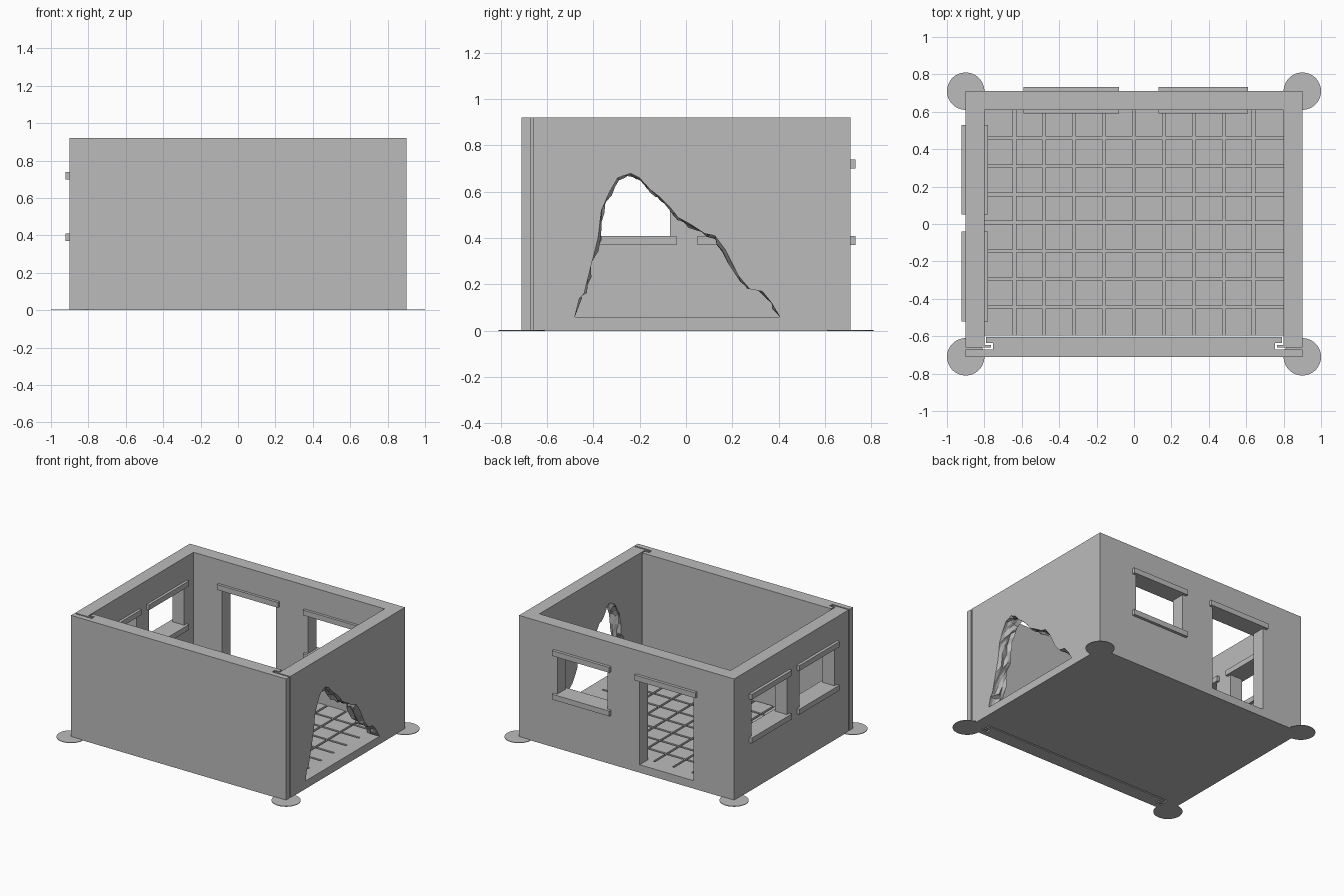
import bpy
import bmesh
import random
from mathutils import Vector

random.seed(4)
if "Cube" in bpy.data.objects:
    bpy.data.objects.remove(bpy.data.objects["Cube"], do_unlink=True)

# One plain grey for the whole model
grey = bpy.data.materials.new("plain grey")
grey.use_nodes = True
colour = (0.5, 0.5, 0.5, 1)
grey.diffuse_color = colour
grey.node_tree.nodes["Principled BSDF"].inputs["Base Color"].default_value = colour

HEIGHT, FLOOR = 0.92, 0.06


def finish(name, bm):
    bmesh.ops.recalc_face_normals(bm, faces=bm.faces)
    mesh = bpy.data.meshes.new(name)
    bm.to_mesh(mesh)
    bm.free()
    mesh.materials.append(grey)
    obj = bpy.data.objects.new(name, mesh)
    bpy.context.collection.objects.link(obj)
    return obj


def add_box(bm, low, high):
    verts = bmesh.ops.create_cube(bm, size=1)["verts"]
    low, high = Vector(low), Vector(high)
    for v in verts:
        v.co = (low + high) / 2 + v.co * (high - low)


def box(name, low, high):
    bm = bmesh.new()
    add_box(bm, low, high)
    return finish(name, bm)


def symmetric_prism(name, half, z0, z1):
    """Extrude a plan given by its +x half, mirrored across x = 0."""
    plan = half + [(-x, y) for x, y in reversed(half)]
    bm = bmesh.new()
    face = bm.faces.new([bm.verts.new((x, y, z0)) for x, y in plan])
    top = bmesh.ops.extrude_face_region(bm, geom=[face])["geom"]
    bmesh.ops.translate(bm, vec=(0, 0, z1 - z0),
                        verts=[g for g in top if isinstance(g, bmesh.types.BMVert)])
    return finish(name, bm)


def cut(target, cutter):
    cutter.hide_render = True
    mod = target.modifiers.new("cut", "BOOLEAN")
    mod.operation = "DIFFERENCE"
    mod.solver = "EXACT"
    mod.object = cutter
    bpy.context.view_layer.objects.active = target
    bpy.ops.object.modifier_apply(modifier=mod.name)
    bpy.data.objects.remove(cutter, do_unlink=True)


# Three fixed walls with hooked ends that hold the sliding front panel
walls = symmetric_prism("walls", [
    (0.9, 0.71), (0.9, -0.66), (0.765, -0.66), (0.765, -0.647),
    (0.8, -0.647), (0.8, 0.61)], 0, HEIGHT)

# Sliding front panel with a T-shaped edge
symmetric_prism("front_panel", [
    (0.9, -0.71), (0.9, -0.67), (0.755, -0.67), (0.755, -0.637),
    (0.79, -0.637), (0.79, -0.605)], 0, HEIGHT)


# Openings with lintels and sills
def opening(name, side, start, end, door=False):
    def span(a, b, near, far, z0, z1):
        if side == "back":
            return (a, near, z0), (b, far, z1)
        return (-far - 0.19, a, z0), (-near - 0.19, b, z1)
    bottom = FLOOR if door else 0.39
    cut(walls, box(name + "_cutter",
                   *span(start + 0.03, end - 0.03, 0.5, 0.8, bottom, 0.72)))
    box(name + "_lintel", *span(start, end, 0.59, 0.732, 0.7, 0.74))
    if not door:
        box(name + "_sill", *span(start, end, 0.59, 0.732, 0.37, 0.41))


opening("door", "back", -0.59, -0.08, door=True)
opening("back_window", "back", 0.13, 0.61)
opening("side_window_front", "side", -0.52, -0.04)
opening("side_window_rear", "side", 0.05, 0.53)

# Broken hole in the wall on +x: a jagged outline with rough layers
outline = [(-.48, .06), (-.46, .14), (-.44, .16), (-.405, .3), (-.38, .4),
           (-.365, .52), (-.33, .6), (-.295, .66), (-.24, .68), (-.2, .66),
           (-.155, .61), (-.11, .575), (-.07, .535), (-.035, .49), (.02, .46),
           (.08, .42), (.125, .41), (.17, .35), (.225, .24), (.275, .18),
           (.33, .17), (.37, .12), (.405, .06)]
centre = Vector((-0.1, 0.25))
points = []
for a, b in zip(outline, outline[1:]):
    points += [Vector(a), (Vector(a) + Vector(b)) / 2]
points.append(Vector(outline[-1]))

bm = bmesh.new()
rings = []
for x in (0.93, 0.9, 0.875, 0.85, 0.825, 0.8, 0.77):
    ring = []
    for i, p in enumerate(points):
        q = p.copy()
        if x < 0.9 and 0 < i < len(points) - 1:
            q += (centre - p).normalized() * random.uniform(-0.012, 0.018)
            q.y = max(q.y, FLOOR + 0.01)
        ring.append(bm.verts.new((x, q.x, q.y)))
    rings.append(ring)
for r, s in zip(rings, rings[1:]):
    for i in range(len(r)):
        j = (i + 1) % len(r)
        bm.faces.new((r[i], r[j], s[j]))
        bm.faces.new((r[i], s[j], s[i]))
bm.faces.new(rings[0])
bm.faces.new(rings[-1])
cut(walls, finish("hole_cutter", bm))

# Floor: slab with raised tiles, leaving grooves between them
GROOVE, DEPTH = 0.016, 0.015
x0, x1, y0, y1 = -0.8, 0.8, -0.595, 0.61
box("floor_slab", (x0, y0, 0), (x1, y1, FLOOR - DEPTH))
columns, rows = 10, 8
dx, dy = (x1 - x0) / columns, (y1 - y0) / rows
bm = bmesh.new()
for i in range(columns):
    for j in range(rows):
        left = x0 + i * dx + (GROOVE / 2 if i else 0)
        right = x0 + (i + 1) * dx - (GROOVE / 2 if i < columns - 1 else 0)
        front = y0 + j * dy + (GROOVE / 2 if j else 0)
        back = y0 + (j + 1) * dy - (GROOVE / 2 if j < rows - 1 else 0)
        add_box(bm, (left, front, FLOOR - DEPTH), (right, back, FLOOR))
finish("floor_tiles", bm)

# Thin round pads under the corners
for sx, label in ((1, "left"), (-1, "right")):
    for sy, end in ((1, "back"), (-1, "front")):
        bm = bmesh.new()
        bmesh.ops.create_cone(bm, cap_ends=True, segments=64, radius1=0.1,
                              radius2=0.1, depth=0.004)
        bmesh.ops.translate(bm, vec=(sx * 0.9, sy * 0.71, 0.002), verts=bm.verts)
        finish(f"corner_pad_{end}_{label}", bm)
